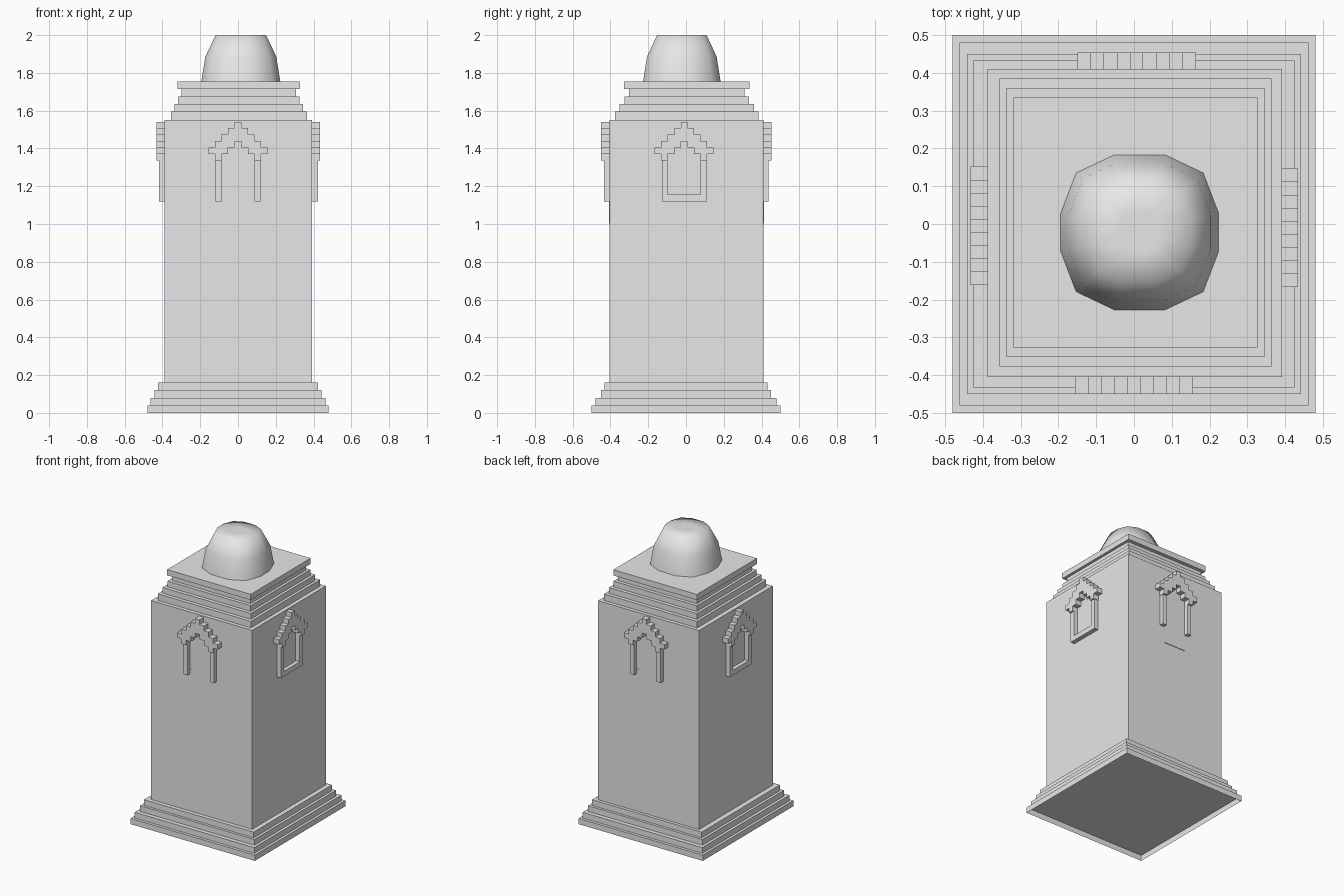
import bpy
import bmesh
from math import pi
from mathutils import Matrix, Vector

if "Cube" in bpy.data.objects:
    bpy.data.objects.remove(bpy.data.objects["Cube"], do_unlink=True)

stone = bpy.data.materials.new("pale_grey_stone")
stone.use_nodes = True
grey = (0.8, 0.8, 0.8, 1)
stone.diffuse_color = grey
stone.node_tree.nodes["Principled BSDF"].inputs["Base Color"].default_value = grey


def finish(name, bm):
    """Turn a bmesh into a named stone object."""
    mesh = bpy.data.meshes.new(name)
    bm.to_mesh(mesh)
    bm.free()
    mesh.materials.append(stone)
    obj = bpy.data.objects.new(name, mesh)
    bpy.context.collection.objects.link(obj)
    return obj


def block(name, half_x, half_y, z0, z1, cx=0, cy=0, open_bottom=False):
    bm = bmesh.new()
    bmesh.ops.create_cube(bm, size=2)
    for v in bm.verts:
        v.co = (cx + v.co.x * half_x, cy + v.co.y * half_y, z1 if v.co.z > 0 else z0)
    if open_bottom:
        bm.normal_update()
        low = [f for f in bm.faces if f.normal.z < -0.9]
        bmesh.ops.delete(bm, geom=low, context="FACES_ONLY")
    return finish(name, bm)


def prism(name, outline, depth, place):
    """Extrude an outline in (across, height) out from a wall."""
    bm = bmesh.new()
    face = bm.faces.new([bm.verts.new((u, 0, z)) for u, z in outline])
    grown = bmesh.ops.extrude_face_region(bm, geom=[face])["geom"]
    for v in grown:
        if isinstance(v, bmesh.types.BMVert):
            v.co.y -= depth
    bmesh.ops.recalc_face_normals(bm, faces=bm.faces)
    bm.transform(place)
    return finish(name, bm)


def rect(u0, u1, z0, z1):
    return [(u0, z0), (u1, z0), (u1, z1), (u0, z1)]


# Stepped plinth, hollow underneath
for i, (hx, hy) in enumerate([(0.48, 0.5), (0.462, 0.48), (0.442, 0.45), (0.424, 0.432)]):
    block(f"plinth_step_{i + 1}", hx, hy, 0.04 * i, 0.04 * (i + 1), open_bottom=(i == 0))

# Main shaft
block("shaft", 0.39, 0.407, 0.16, 1.55, 0.002, 0.003)

# Stepped cornice with overhanging cap
levels = [1.55, 1.595, 1.635, 1.675, 1.715, 1.755]
for i, inset in enumerate([0, 0.019, 0.038, 0.056, 0.037]):
    name = "cap_slab" if i == 4 else f"cornice_step_{i + 1}"
    block(name, 0.36 - inset, 0.381 - 1.35 * inset, levels[i], levels[i + 1], 0.004, 0.004)

# Niches on the four walls
COL = 0.0348      # width of one gable column
STEP = 0.034      # height of one gable step
FOOT, SILL, EAVE = 1.12, 1.155, 1.336


def gable_outline():
    """Stepped gable: tops walk left to right, undersides walk back."""
    pts = []
    for k in range(-4, 5):
        top = 1.541 - STEP * abs(k)
        pts += [((k - 0.5) * COL, top), ((k + 0.5) * COL, top)]
    for k in range(4, -5, -1):
        low = EAVE + STEP * (1 if abs(k) == 4 else 3 - abs(k))
        pts += [((k + 0.5) * COL, low), ((k - 0.5) * COL, low)]
    return pts


inner, outer = 2.5 * COL, 3.4 * COL
walls = [("front", 0, 0.404, 0.0, 0.046, 0.031), ("left", 1, 0.392, -0.01, 0.042, 0.031),
         ("back", 2, 0.41, -0.007, 0.043, 0.028), ("right", 3, 0.388, 0.005, 0.044, 0.031)]
for side, turn, dist, shift, gable_depth, frame_depth in walls:
    place = Matrix.Rotation(turn * pi / 2, 4, "Z") @ Matrix.Translation(Vector((shift, -dist, 0)))
    prism(f"{side}_niche_gable", gable_outline(), gable_depth, place)
    # Pointed pane
    pane = [(-0.07, SILL), (0.07, SILL), (0.07, EAVE), (0, 1.402), (-0.07, EAVE)]
    prism(f"{side}_niche_pane", pane, 0.004, place)
    if turn % 2:
        # Frame with a sill
        frame = [(-outer, FOOT), (outer, FOOT), (outer, EAVE), (inner, EAVE),
                 (inner, SILL), (-inner, SILL), (-inner, EAVE), (-outer, EAVE)]
        prism(f"{side}_niche_frame", frame, frame_depth, place)
    else:
        # Separate posts with a thin hanging panel
        for s, label in ((-1, "a"), (1, "b")):
            post = rect(s * inner, s * outer, FOOT, EAVE)
            prism(f"{side}_niche_post_{label}", post, frame_depth, place)
        prism(f"{side}_niche_panel", rect(-0.083, 0.083, 1.003, SILL), 0.004, place)

# Squarish dome with a flat crown
bm = bmesh.new()
quarter = [(0.209, 0.05), (0.168, 0.157), (0.067, 0.205)]
ring = quarter + [(-x, y) for x, y in reversed(quarter)]
ring += [(-x, -y) for x, y in ring]
rings = []
for scale, z in [(1, 1.755), (0.9, 1.885), (0.64, 2.0), (0.25, 2.0)]:
    rings.append([bm.verts.new((0.015 + x * scale, -0.022 + y * scale, z)) for x, y in ring])
n = len(ring)
for low, high in zip(rings, rings[1:]):
    for i in range(n):
        j = (i + 1) % n
        bm.faces.new((low[i], low[j], high[j], high[i]))
bm.faces.new(rings[-1])
bmesh.ops.recalc_face_normals(bm, faces=bm.faces)
for f in bm.faces:
    f.smooth = True
finish("dome", bm)
